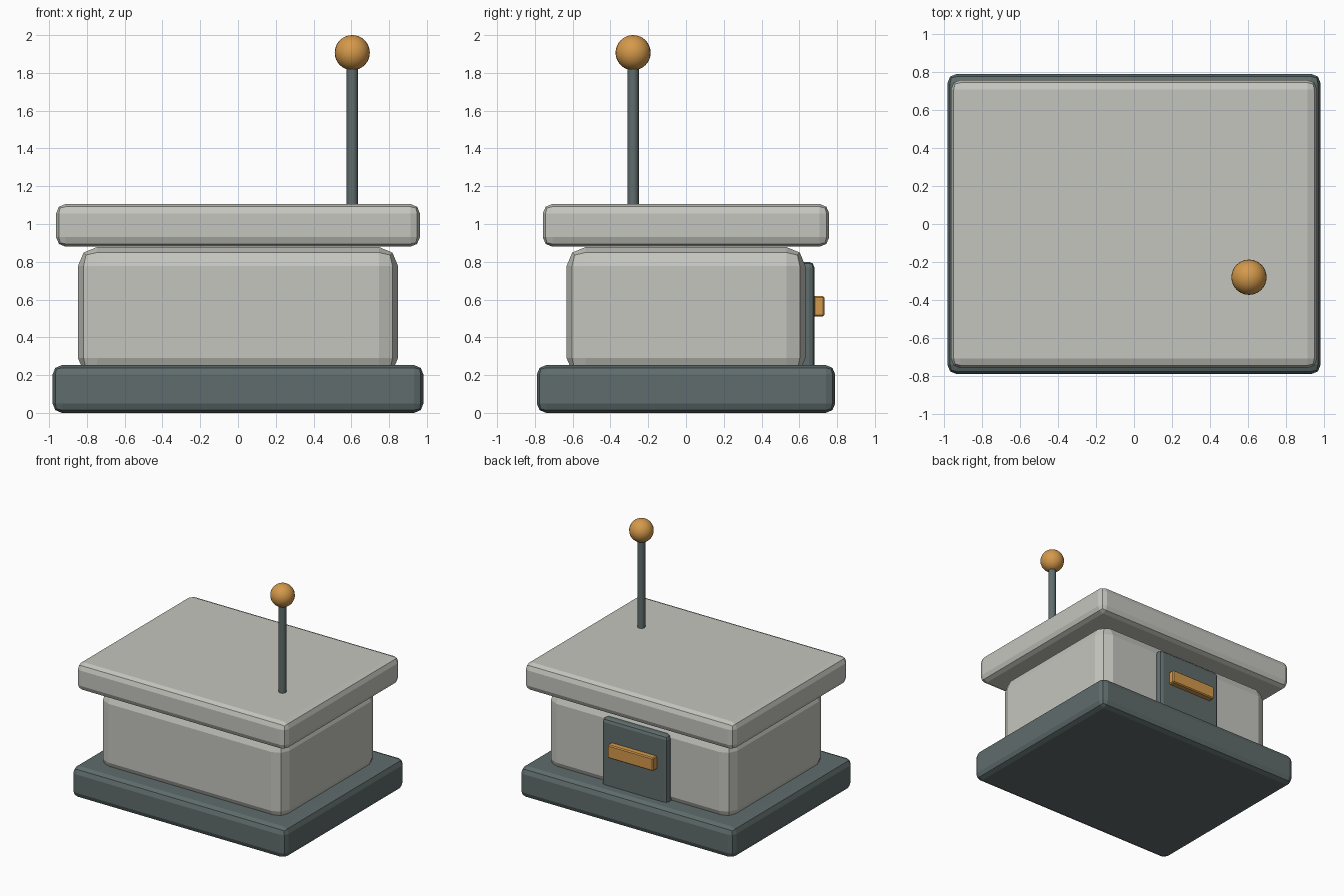
import bpy

cube = bpy.data.objects.get("Cube")
if cube:
    bpy.data.objects.remove(cube, do_unlink=True)


def material(name, rgb):
    mat = bpy.data.materials.new(name)
    mat.use_nodes = True
    mat.diffuse_color = (*rgb, 1)
    mat.node_tree.nodes["Principled BSDF"].inputs["Base Color"].default_value = (*rgb, 1)
    return mat


stone = material("pale grey", (0.56, 0.56, 0.52))
slate = material("dark slate", (0.115, 0.15, 0.15))
amber = material("amber", (0.66, 0.32, 0.07))


def finish(name, mat):
    obj = bpy.context.object
    obj.name = name
    obj.data.materials.append(mat)
    return obj


def block(name, mat, low, high, bevel, segments=2):
    """Box between two corners with rounded edges."""
    centre = [(a + b) / 2 for a, b in zip(low, high)]
    bpy.ops.mesh.primitive_cube_add(size=1, location=centre)
    obj = finish(name, mat)
    obj.scale = [b - a for a, b in zip(low, high)]
    bpy.ops.object.transform_apply(location=False, rotation=False, scale=True)
    mod = obj.modifiers.new("rounded edges", "BEVEL")
    mod.width = bevel
    mod.segments = segments


def slab(name, mat, half_x, half_y, bottom, top, bevel):
    block(name, mat, (-half_x, -half_y, bottom), (half_x, half_y, top), bevel)


# Building
slab("base", slate, 0.982, 0.79, 0, 0.253, 0.05)
slab("body", stone, 0.847, 0.632, 0.19, 0.878, 0.1)
slab("roof", stone, 0.963, 0.758, 0.88, 1.106, 0.05)

# Back door and its handle
block("door", slate, (-0.3, 0.58, 0.2), (0.3, 0.68, 0.8), 0.03)
block("door_handle", amber, (-0.21, 0.675, 0.51), (0.21, 0.732, 0.62), 0.008, 1)

# Antenna
mast_x, mast_y = 0.605, -0.28
bpy.ops.mesh.primitive_cylinder_add(vertices=16, radius=0.03, depth=0.8,
                                    location=(mast_x, mast_y, 1.46))
finish("antenna_mast", slate)
bpy.ops.object.shade_smooth_by_angle()
bpy.ops.mesh.primitive_uv_sphere_add(segments=24, ring_count=16, radius=0.093,
                                     location=(mast_x, mast_y, 1.907))
finish("antenna_ball", amber)
bpy.ops.object.shade_smooth()
